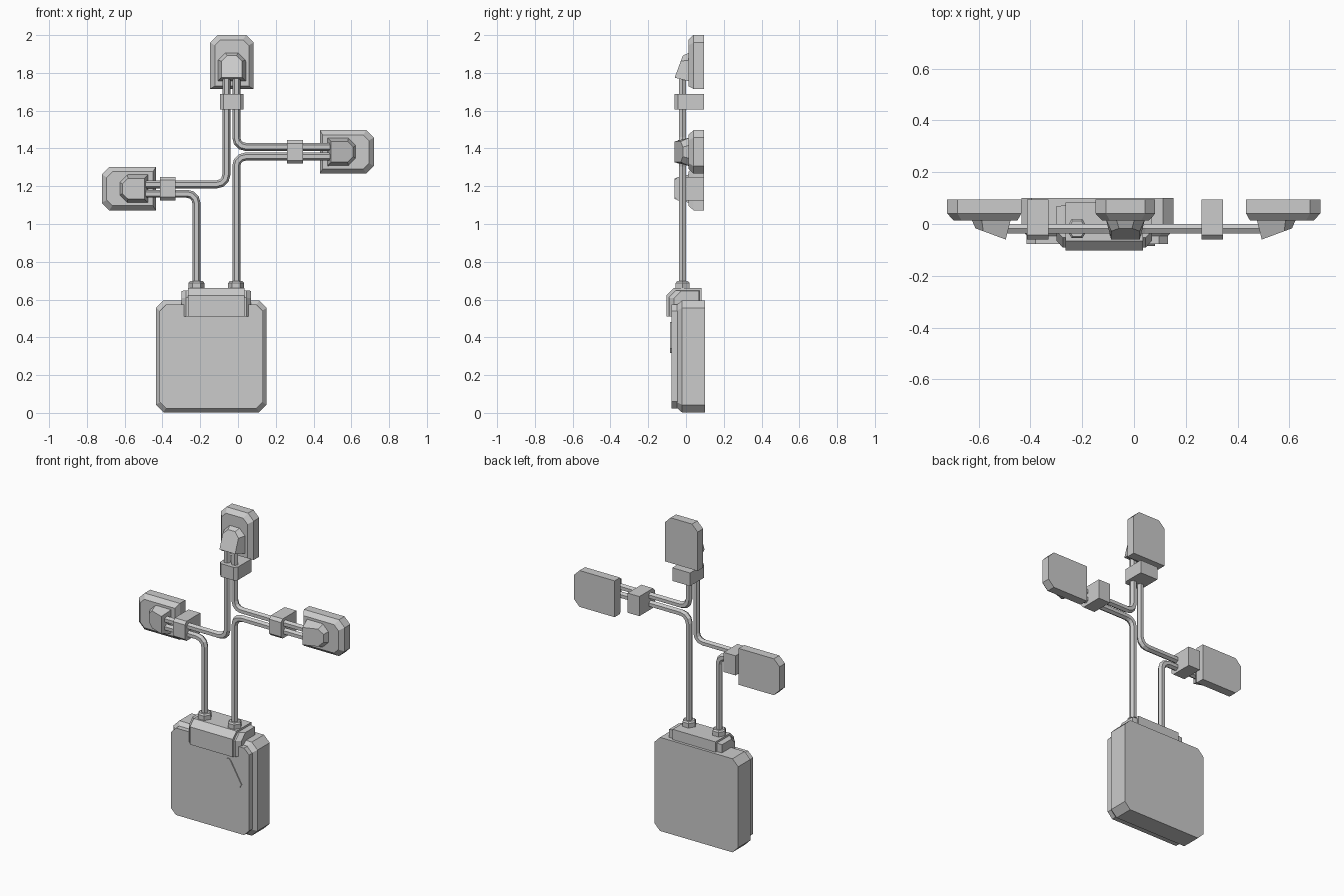
import bpy, bmesh, math
from mathutils import Vector

if "Cube" in bpy.data.objects:
    bpy.data.objects.remove(bpy.data.objects["Cube"])

CABLE_Y = -0.018


def loft(name, rings):
    """Skin a stack of equal-length point rings and cap both ends."""
    bm = bmesh.new()
    vs = [[bm.verts.new(p) for p in ring] for ring in rings]
    n = len(vs[0])
    for a, b in zip(vs, vs[1:]):
        for i in range(n):
            j = (i + 1) % n
            bm.faces.new((a[i], a[j], b[j], b[i]))
    bm.faces.new(vs[0])
    bm.faces.new(vs[-1])
    bmesh.ops.recalc_face_normals(bm, faces=bm.faces)
    me = bpy.data.meshes.new(name)
    bm.to_mesh(me)
    bm.free()
    ob = bpy.data.objects.new(name, me)
    bpy.context.collection.objects.link(ob)
    return ob


def octagon(x0, x1, z0, z1, c, y):
    """Rectangle with four cut corners in the xz plane."""
    return [(x0 + c, y, z0), (x1 - c, y, z0), (x1, y, z0 + c), (x1, y, z1 - c),
            (x1 - c, y, z1), (x0 + c, y, z1), (x0, y, z1 - c), (x0, y, z0 + c)]


def tab(u0, u1, half, c):
    """Outline with only the two outer corners cut, as (u, v)."""
    return [(u0, -half), (u1 - c, -half), (u1, -half + c),
            (u1, half - c), (u1 - c, half), (u0, half)]


# main cabinet: body with bevelled front, then a raised front panel
loft("cabinet_body", [octagon(-0.435, 0.152, 0.003, 0.595, 0.04, 0.10),
                      octagon(-0.435, 0.152, 0.003, 0.595, 0.04, -0.022),
                      octagon(-0.410, 0.127, 0.028, 0.57, 0.03, -0.05)])
loft("cabinet_front_panel", [octagon(-0.415, 0.132, 0.024, 0.574, 0.035, y)
                             for y in (-0.04, -0.078)])

# triangular warning plate with clipped tips
tri = [(-0.107, 0.34), (-0.095, 0.318), (0.07, 0.318), (0.082, 0.34),
       (0.006, 0.472), (-0.005, 0.482), (-0.019, 0.482), (-0.03, 0.472)]
loft("warning_plate", [[(x, y, z) for x, z in tri] for y in (-0.075, -0.084)])


# junction box on top of the cabinet, tapered at both ends
def junction_ring(x, d, t):
    return [(x, 0.083 - t, 0.51), (x, 0.083 - t, 0.66 - t), (x, -0.065 + d, 0.66 - t),
            (x, -0.103 + d, 0.622 - t), (x, -0.103 + d, 0.51)]


loft("junction_box", [junction_ring(-0.265, 0, 0), junction_ring(0.035, 0, 0)])
loft("junction_box_end_caps", [junction_ring(-0.30, 0.04, 0.014),
                               junction_ring(-0.275, 0.012, 0.012),
                               junction_ring(0.045, 0.012, 0.012),
                               junction_ring(0.07, 0.04, 0.014)])

# hexagonal cable glands
for side, x in (("left", -0.22), ("right", -0.01)):
    loft("cable_gland_" + side,
         [[(x + r * math.cos(k * math.pi / 3), CABLE_Y + r * math.sin(k * math.pi / 3), z)
           for k in range(6)] for z, r in ((0.65, 0.042), (0.688, 0.042), (0.697, 0.034))])


# six-sided cables: two straights joined by a rounded bend
def cable(name, start, corner, end, bend=0.05, r=0.021, steps=3):
    s, c, e = Vector(start), Vector(corner), Vector(end)
    a, b = (s - c).normalized() * bend, (e - c).normalized() * bend
    path = [s]
    for i in range(steps + 1):
        t = i / steps * math.pi / 2
        path.append(c + a * (1 - math.sin(t)) + b * (1 - math.cos(t)))
    path.append(e)
    rings = []
    for i, p in enumerate(path):
        d_in = (p - path[max(i - 1, 0)]).normalized() if i else (path[1] - p).normalized()
        d_out = (path[i + 1] - p).normalized() if i < len(path) - 1 else d_in
        d = (d_in + d_out).normalized()
        w = r / d.dot(d_in)
        ring = []
        for k in range(6):
            t = k * math.pi / 3
            ring.append((p.x - d.y * w * math.cos(t), CABLE_Y + r * math.sin(t),
                         p.y + d.x * w * math.cos(t)))
        rings.append(ring)
    loft(name, rings)


cable("cable_box_to_left", (-0.22, 0.67), (-0.22, 1.16), (-0.50, 1.16))
cable("cable_left_to_top", (-0.50, 1.21), (-0.062, 1.21), (-0.062, 1.79))
cable("cable_box_to_right", (-0.009, 0.67), (-0.009, 1.357), (0.50, 1.357))
cable("cable_right_to_top", (0.50, 1.408), (-0.009, 1.408), (-0.009, 1.79))

# three wall heads: backplate, wedge-shaped cable boot and a clip
heads = {
    "top": (1.715, 1.605, lambda u, v, y: (-0.033 + v, y, u)),
    "right": (0.433, 0.26, lambda u, v, y: (u, y, 1.382 + v)),
    "left": (0.435, 0.33, lambda u, v, y: (-u, y, 1.187 + v)),
}
for name, (u0, clip_u, place) in heads.items():
    outer, inner = tab(0, 0.286, 0.115, 0.04), tab(0.015, 0.26, 0.09, 0.03)
    loft("backplate_" + name,
         [[place(u0 + u, v, y) for u, v in ring]
          for ring, y in ((outer, 0.095), (outer, 0.04), (inner, 0.013))])

    base, front = tab(0.04, 0.193, 0.076, 0.04), tab(0.06, 0.177, 0.055, 0.03)
    loft("cable_boot_" + name,
         [[place(u0 + u, v, 0.02) for u, v in base],
          [place(u0 + u, v, -0.06 + (u - 0.06) * 0.37) for u, v in front]])

    strap = [(-0.062, 0.095), (-0.062, -0.043), (-0.045, -0.06),
             (0.045, -0.06), (0.062, -0.043), (0.062, 0.095)]
    loft("cable_clip_" + name,
         [[place(clip_u + du, v, y) for v, y in strap] for du in (0, 0.083)])
